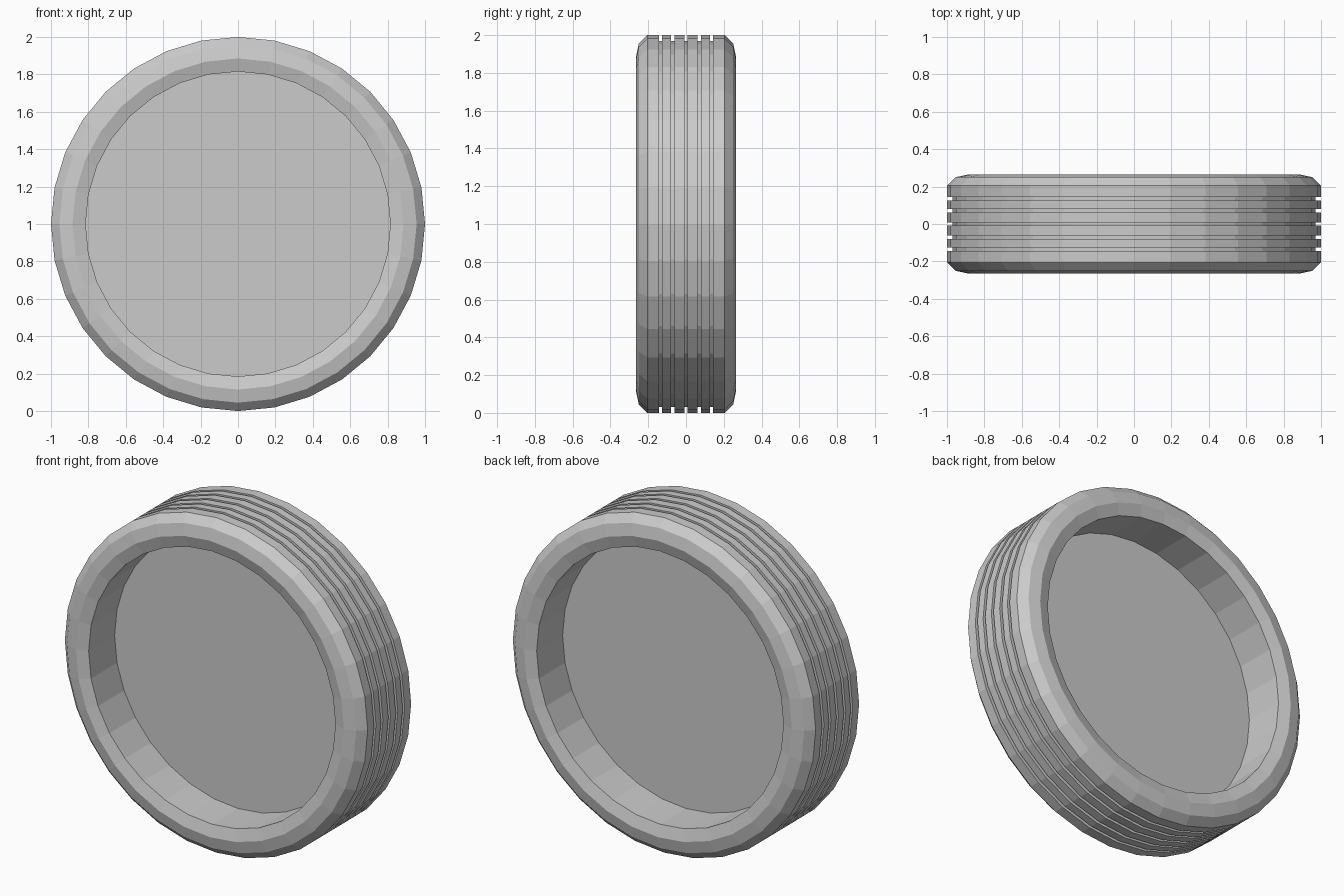
import bpy
import bmesh
import math
from mathutils import Matrix, Vector

SIDES = 32
CENTRE = Vector((0, 0, 1))

cube = bpy.data.objects.get("Cube")
if cube:
    bpy.data.objects.remove(cube, do_unlink=True)

grey = bpy.data.materials.new("plain_grey")
grey.use_nodes = True
colour = (0.6, 0.6, 0.6, 1)
grey.diffuse_color = colour
grey.node_tree.nodes["Principled BSDF"].inputs["Base Color"].default_value = colour


def finish(name, bm):
    mesh = bpy.data.meshes.new(name)
    bm.to_mesh(mesh)
    bm.free()
    mesh.materials.append(grey)
    obj = bpy.data.objects.new(name, mesh)
    bpy.context.collection.objects.link(obj)
    return obj


# Tyre half section as (radius, y): bead, bulging sidewall, shoulder
bead_r = 0.815
side = [(bead_r, -0.245), (0.885, -0.265), (0.955, -0.25), (1.0, -0.205)]

# Tread with five narrow square grooves
tread = []
for y in (-0.135, -0.07, 0, 0.07, 0.135):
    a, b = y - 0.009, y + 0.009
    tread += [(1.0, a), (0.97, a), (0.97, b), (1.0, b)]

section = side + tread + [(r, -y) for r, y in reversed(side)]
section.append((bead_r, 0))

# Tyre: the closed section spun round the y axis
bm = bmesh.new()
verts = [bm.verts.new(CENTRE + Vector((0, y, r))) for r, y in section]
edges = [bm.edges.new((v, verts[(i + 1) % len(verts)])) for i, v in enumerate(verts)]
bmesh.ops.spin(bm, geom=verts + edges, cent=CENTRE, axis=(0, 1, 0),
               angle=math.tau, steps=SIDES, use_duplicate=False)
bmesh.ops.remove_doubles(bm, verts=bm.verts, dist=0.0005)
bmesh.ops.recalc_face_normals(bm, faces=bm.faces)
finish("tyre", bm)

# Flat web closing the middle of the wheel
bm = bmesh.new()
bmesh.ops.create_circle(bm, cap_ends=True, segments=SIDES, radius=bead_r,
                        matrix=Matrix.Translation(CENTRE) @ Matrix.Rotation(math.pi / 2, 4, "X"))
finish("wheel_disc", bm)
